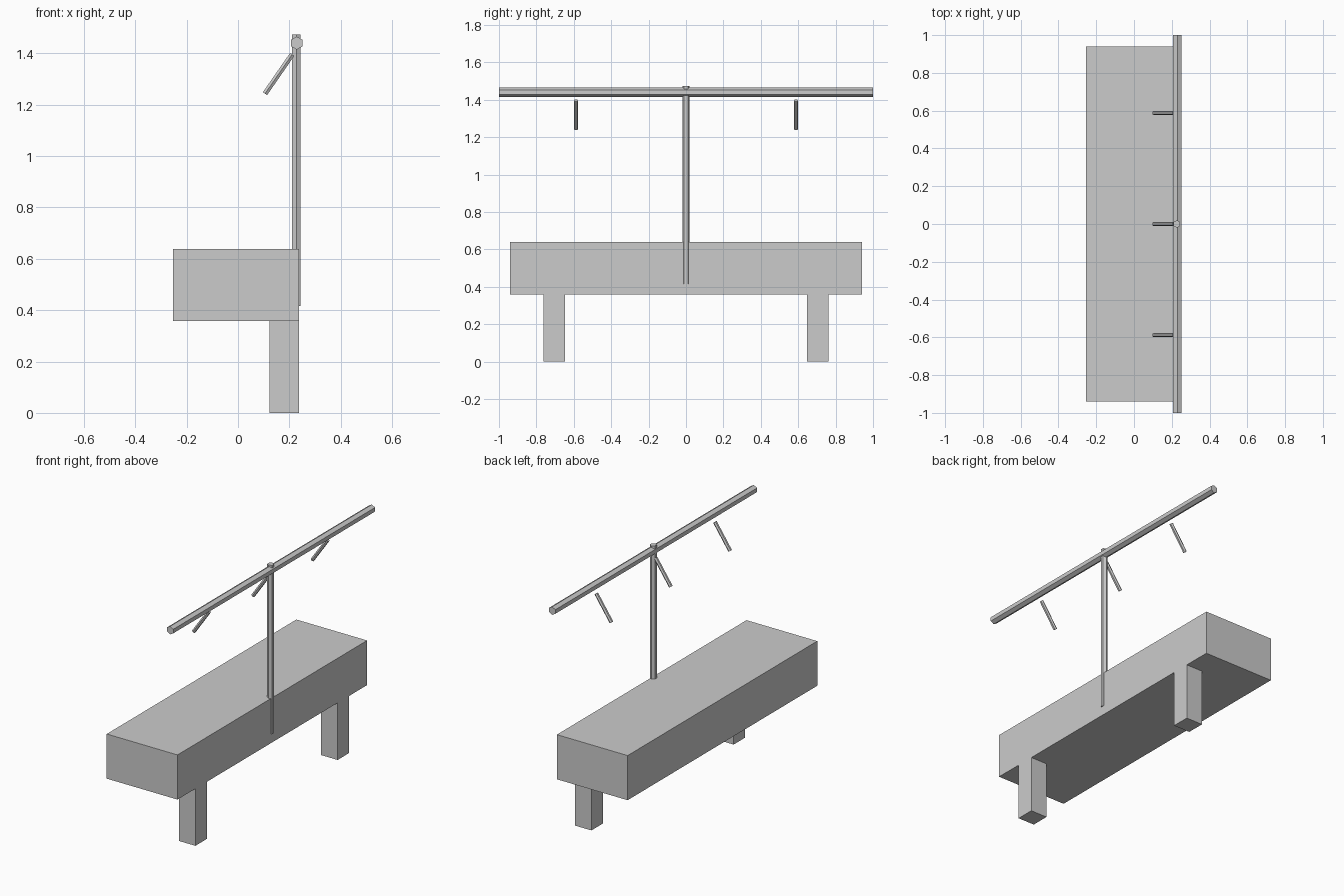
import bpy
from mathutils import Vector

if "Cube" in bpy.data.objects:
    bpy.data.objects.remove(bpy.data.objects["Cube"])


def box(name, lo, hi):
    lo, hi = Vector(lo), Vector(hi)
    bpy.ops.mesh.primitive_cube_add(size=1, location=(lo + hi) / 2)
    ob = bpy.context.object
    ob.name = name
    ob.scale = hi - lo
    bpy.ops.object.transform_apply(location=False, rotation=False, scale=True)
    return ob


def hex_rod(name, start, end, radius):
    # six-sided rod between two points
    start, end = Vector(start), Vector(end)
    d = end - start
    bpy.ops.mesh.primitive_cylinder_add(vertices=6, radius=radius, depth=d.length,
                                        location=(start + end) / 2)
    ob = bpy.context.object
    ob.name = name
    ob.rotation_mode = 'QUATERNION'
    ob.rotation_quaternion = Vector((0, 0, 1)).rotation_difference(d)
    return ob


# long block and its two legs along the +x edge
box("bench_block", (-0.253, -0.94, 0.358), (0.238, 0.94, 0.638))
for name, y in (("left_leg", -0.705), ("right_leg", 0.705)):
    box(name, (0.123, y - 0.0575, 0), (0.238, y + 0.0575, 0.358))

# upright pole, partly sunk into the block, carrying the long rail
hex_rod("upright_pole", (0.227, 0, 0.416), (0.227, 0, 1.474), 0.02)
hex_rod("top_rail", (0.229, -1, 1.44), (0.229, 1, 1.44), 0.0255)

# slanted pegs below the rail
for i, y in enumerate((-0.588, 0, 0.588)):
    hex_rod(f"slanted_peg_{i + 1}", (0.105, y, 1.243), (0.211, y, 1.396), 0.0115)
